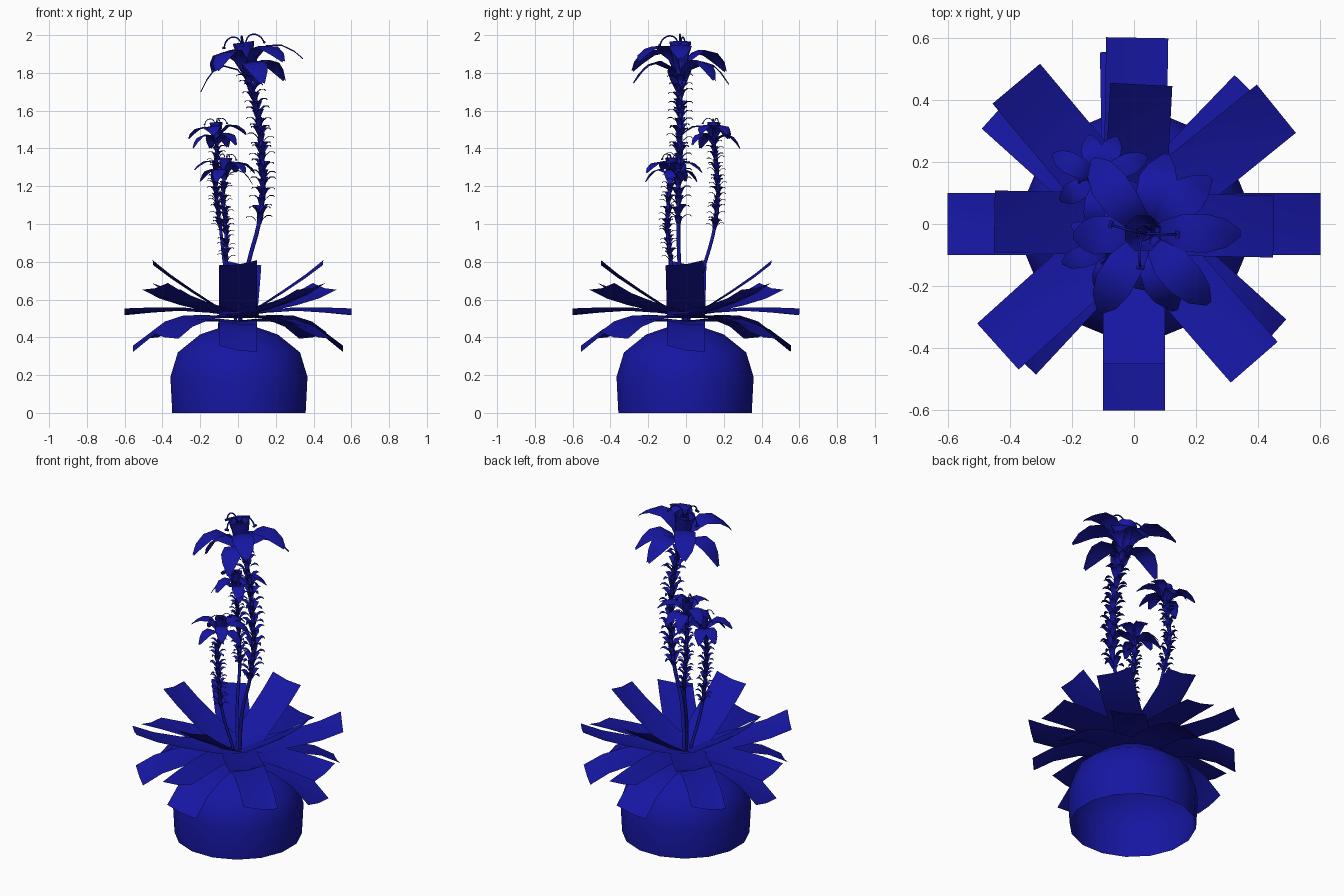
import bpy, bmesh, math, random
from mathutils import Matrix, Vector

if "Cube" in bpy.data.objects:
    bpy.data.objects.remove(bpy.data.objects["Cube"])

random.seed(4)
blue = bpy.data.materials.new("blue")
blue.diffuse_color = (0.008, 0.008, 0.36, 1)
blue.use_nodes = True
blue.node_tree.nodes["Principled BSDF"].inputs["Base Color"].default_value = blue.diffuse_color


def finish(bm, name):
    me = bpy.data.meshes.new(name)
    bm.to_mesh(me)
    bm.free()
    me.materials.append(blue)
    me.shade_smooth()
    ob = bpy.data.objects.new(name, me)
    bpy.context.collection.objects.link(ob)
    return ob


def blade(bm, frame, angle, profile, crease, twist=0):
    """Creased strip running outward; profile = (radius, height, half width)."""
    m = frame @ Matrix.Rotation(math.radians(angle), 4, 'Z')
    rows = []
    for r, z, w in profile:
        t = twist * r
        rows.append([bm.verts.new(m @ Vector(p)) for p in
                     ((r, -w, z + crease - t), (r, 0, z), (r, w, z + crease + t))])
    for a, b in zip(rows, rows[1:]):
        for i in range(2):
            bm.faces.new((a[i], b[i], b[i + 1], a[i + 1]))


def revolve(bm, frame, profile, sides):
    """Open surface of revolution; profile = (radius, height)."""
    rings = []
    for r, z in profile:
        ring = []
        for i in range(sides):
            a = 2 * math.pi * (i + 0.5) / sides
            ring.append(bm.verts.new(frame @ Vector((r * math.cos(a), r * math.sin(a), z))))
        rings.append(ring)
    for a, b in zip(rings, rings[1:]):
        for i in range(sides):
            j = (i + 1) % sides
            bm.faces.new((a[i], a[j], b[j], b[i]))
    return rings


def tubes(name, paths, radius):
    cu = bpy.data.curves.new(name, 'CURVE')
    cu.dimensions = '3D'
    cu.bevel_depth = radius
    cu.bevel_resolution = 1
    cu.use_fill_caps = True
    cu.materials.append(blue)
    for path in paths:
        sp = cu.splines.new('BEZIER')
        sp.resolution_u = 4
        sp.bezier_points.add(len(path) - 1)
        for bp, p in zip(sp.bezier_points, path):
            bp.co = p
            bp.handle_left_type = bp.handle_right_type = 'AUTO'
    bpy.context.collection.objects.link(bpy.data.objects.new(name, cu))


def at_height(path, z):
    for a, b in zip(path, path[1:]):
        if z <= b[2]:
            break
    return Vector(a).lerp(Vector(b), (z - a[2]) / (b[2] - a[2]))


ID = Matrix.Identity(4)

# Dome base, open underneath
bm = bmesh.new()
rings = revolve(bm, Matrix.Translation((0.005, -0.005, 0)),
                [(0.36, 0), (0.37, 0.19), (0.33, 0.32), (0.21, 0.415), (0.09, 0.455)], 16)
bm.faces.new(rings[-1])
dome = finish(bm, "dome_base")

# Rosette: five tiers of four broad leaves
tiers = [
    ((-1, 87, 179, 270), [(0, .515), (.12, .56), (.24, .635), (.36, .715), (.45, .785)], .03),
    ((39, 130, 222, 311), [(0, .515), (.15, .535), (.32, .57), (.47, .61), (.59, .66)], .03),
    ((0, 89, 180, 270), [(0, .51), (.15, .53), (.3, .54), (.45, .535), (.60, .525)], .03),
    ((46, 138, 227, 318), [(0, .50), (.15, .505), (.32, .495), (.46, .46), (.57, .40)], -.03),
    ((0, 91, 180, 270), [(0, .48), (.15, .485), (.3, .47), (.44, .42), (.555, .33)], -.03),
]
bm = bmesh.new()
for angles, prof, twist in tiers:
    for a in angles:
        blade(bm, ID, a, [(r, z, 0.1) for r, z in prof], 0.01, twist)
finish(bm, "rosette_leaves")

# Flower parts, in units of the tall flower
UPPER = [(.015, -.01, .02), (.05, .07, .04), (.12, .125, .06), (.2, .115, .062), (.26, .075, .045), (.30, .03, .01)]
LOWER = [(.015, -.03, .02), (.05, .02, .04), (.12, .05, .06), (.18, .03, .062), (.22, -.01, .045), (.26, -.07, .01)]
SPRIG = [(.004, -.03, .01), (.022, .004, .017), (.042, .02, .017), (.06, .02, .009), (.07, .012, .002)]


def flower(name, path, size, tilt, spin, leaf_start, whorls):
    top = Vector(path[-1])
    rot = Matrix.Rotation(math.radians(tilt[0]), 4, 'X') @ Matrix.Rotation(math.radians(tilt[1]), 4, 'Y')
    frame = (Matrix.Translation(top) @ rot @ Matrix.Rotation(math.radians(spin), 4, 'Z')
             @ Matrix.Scale(size, 4))
    # stem
    tubes(name + "_stem", [path], 0.006 + 0.005 * size)
    # small arching leaves along the stem
    bm = bmesh.new()
    k = 0.3 + 0.7 * size
    for i in range(whorls):
        z = leaf_start + (top.z - 0.03 * size - leaf_start) * i / (whorls - 1)
        for j in range(4):
            f = (Matrix.Translation(at_height(path, z + random.uniform(-.012, .012)))
                 @ Matrix.Scale(k, 4))
            blade(bm, f, 90 * j + 40 * i + random.uniform(-10, 10), SPRIG, 0.004)
    finish(bm, name + "_stem_leaves")
    # petals
    bm = bmesh.new()
    for a in (0, 127, 238, 311):
        blade(bm, frame, a, UPPER, -0.008)
    for a in (44, 80, 182, 286):
        blade(bm, frame, a, LOWER, -0.008)
    finish(bm, name + "_petals")
    # trumpet
    bm = bmesh.new()
    revolve(bm, frame, [(.018, -.05), (.04, .03), (.05, .10), (.062, .155)], 8)
    revolve(bm, frame, [(.008, .02), (.025, .10), (.025, .15)], 6)
    finish(bm, name + "_trumpet")
    # stamens with anthers
    lines, tips = [], []
    for a in (165, 265, 358):
        m = frame @ Matrix.Rotation(math.radians(a), 4, 'Z')
        lines.append([m @ Vector((r, 0, z)) for r, z in
                      ((.005, .08), (.02, .17), (.05, .19), (.09, .175), (.11, .14))])
        tips.append([m @ Vector((.11, -.012, .14)), m @ Vector((.11, .012, .14))])
    tubes(name + "_stamens", lines, 0.004 * size)
    tubes(name + "_anthers", tips, 0.007 * size)


flower("tall_flower", [(.01, 0, .48), (.055, -.035, .79), (.11, -.04, 1.0), (.135, -.04, 1.2),
                       (.125, -.035, 1.4), (.105, -.03, 1.6), (.05, -.03, 1.808)],
       1.0, (0, -8), 0, 1.03, 17)
flower("middle_flower", [(-.01, .01, .48), (-.065, .085, .74), (-.095, .155, 1.0), (-.12, .17, 1.2),
                         (-.11, .145, 1.45)],
       0.57, (-2, -4), 25, 0.98, 15)
flower("low_flower", [(-.01, -.01, .48), (-.06, -.08, .8), (-.065, -.1, 1.0), (-.08, -.09, 1.15),
                      (-.07, -.075, 1.262)],
       0.57, (0, 3), 70, 0.82, 14)
